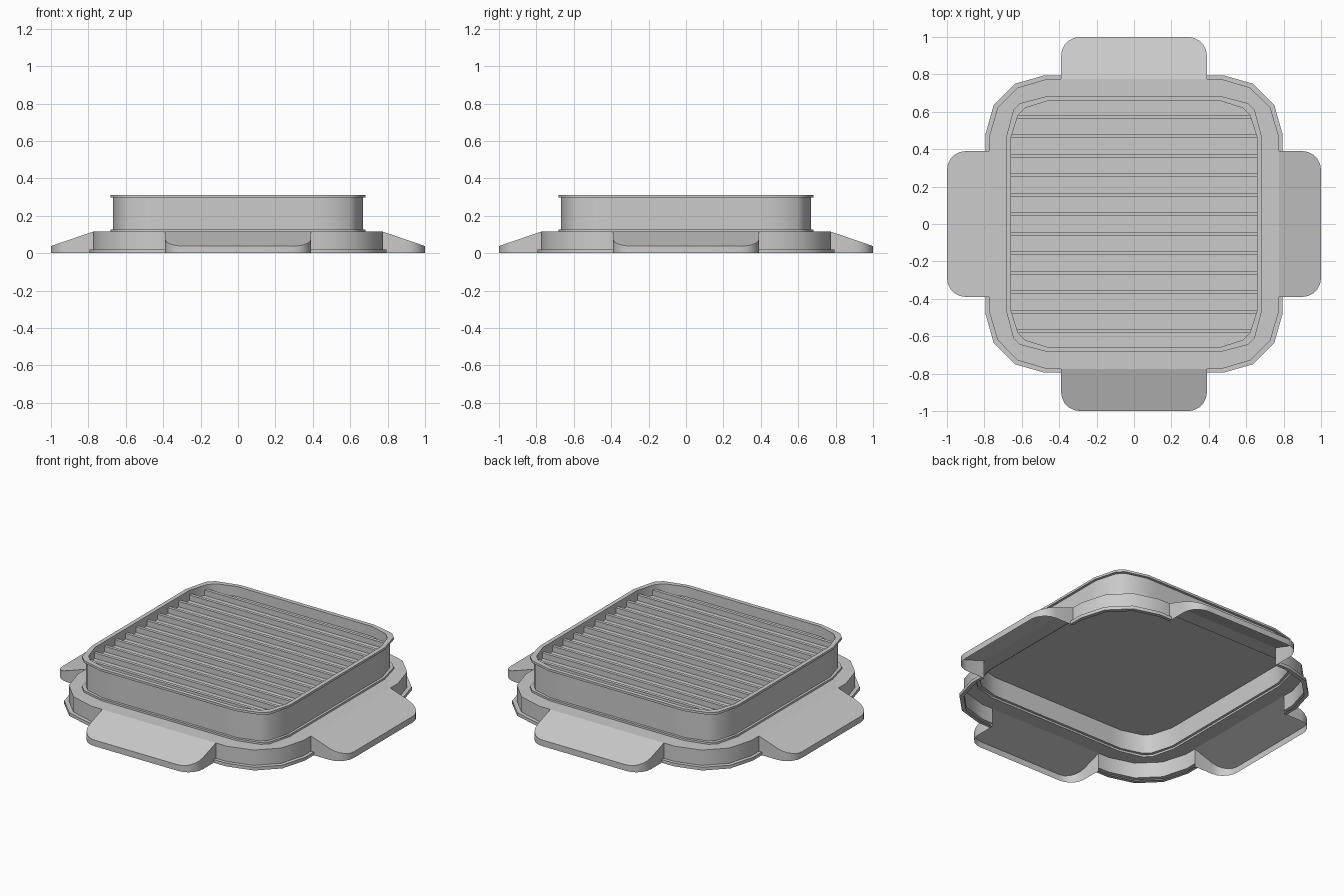
import bpy, bmesh, math
from mathutils import Matrix

if "Cube" in bpy.data.objects:
    bpy.data.objects.remove(bpy.data.objects["Cube"])

GAP = 0.39  # half width of each ramp opening


def finish(name, bm, smooth=True):
    mesh = bpy.data.meshes.new(name)
    bm.to_mesh(mesh)
    bm.free()
    ob = bpy.data.objects.new(name, mesh)
    bpy.context.collection.objects.link(ob)
    if smooth:
        bpy.ops.object.select_all(action='DESELECT')
        ob.select_set(True)
        bpy.context.view_layer.objects.active = ob
        bpy.ops.object.shade_smooth_by_angle(angle=math.radians(35))
    return ob


def squircle(h):
    """Rounded square with three-segment corners, six points per quarter."""
    if h > 0.7:
        corner = [(h, GAP), (h, 0.6 * h), (h - 0.045, 0.8 * h)]
    else:
        corner = [(h, GAP), (h, 0.465), (h - 0.037, h - 0.075)]
    quarter = corner + [(y, x) for x, y in reversed(corner)]
    pts = []
    for k in range(4):
        for x, y in quarter:
            for _ in range(k):
                x, y = -y, x
            pts.append((x, y))
    return pts


def loft(bm, profile):
    """Sweep (half width, height) steps, leaving the ramp openings free low down."""
    rings = [[bm.verts.new((x, y, z)) for x, y in squircle(h)] for h, z in profile]
    for lo, hi in zip(rings, rings[1:]):
        n = len(lo)
        for i in range(n):
            if i % 6 == 5 and lo[0].co.z < 0.1:
                continue
            j = (i + 1) % n
            bm.faces.new((lo[i], lo[j], hi[j], hi[i]))
    return rings


# Stepped housing: base flange, ledge, upper wall with two rims, inner wall
bm = bmesh.new()
loft(bm, [(0.775, 0), (0.795, 0), (0.795, 0.02), (0.775, 0.02), (0.775, 0.115),
          (0.683, 0.115), (0.683, 0.127), (0.668, 0.127), (0.668, 0.298),
          (0.683, 0.298), (0.683, 0.312), (0.657, 0.312), (0.657, 0.25)])
finish("vent_housing", bm)

# Floor plate under the fins
bm = bmesh.new()
rings = loft(bm, [(0.668, 0.245), (0.668, 0.25)])
bm.faces.new(rings[0][::-1])
bm.faces.new(rings[1])
finish("floor_plate", bm)

# Row of low upright fins
bm = bmesh.new()
for i in range(12):
    y = (i - 5.5) * 0.1043
    half = 0.657 if abs(y) < 0.5 else 0.632
    bmesh.ops.create_cube(bm, size=1, matrix=Matrix.Translation((0, y, 0.267))
                          @ Matrix.Diagonal((2 * half, 0.02, 0.034, 1)))
finish("fins", bm, False)


# Four hollow ramps with rounded outer corners
def ramp(name, turn):
    bm = bmesh.new()
    side = [(GAP, -0.775)]
    for k in range(6):
        t = math.radians(18 * k)
        side.append((0.29 + 0.1 * math.cos(t), -0.90 - 0.1 * math.sin(t)))
    outline = [(-x, y) for x, y in side] + side[::-1]
    top = [bm.verts.new((x, y, 0.115 - 0.077 * (-0.775 - y) / 0.225)) for x, y in outline]
    low = [bm.verts.new((x, y, 0)) for x, y in outline]
    bm.faces.new(top)
    for i in range(len(top) - 1):
        bm.faces.new((low[i], low[i + 1], top[i + 1], top[i]))
    bm.transform(Matrix.Rotation(turn, 4, 'Z'))
    finish(name, bm)


for k, side_name in enumerate(("front", "right", "back", "left")):
    ramp(side_name + "_ramp", k * math.pi / 2)
